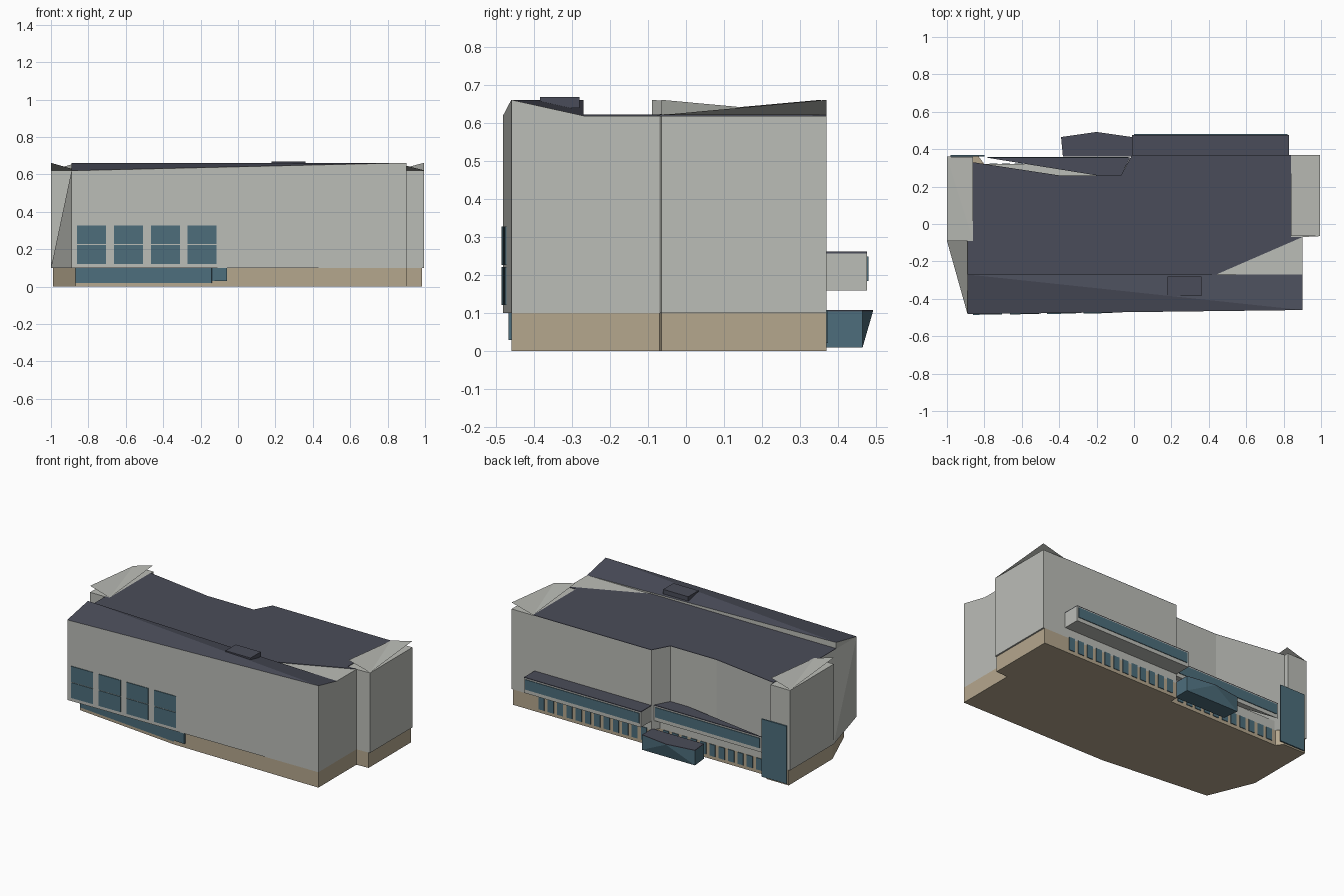
import bpy, bmesh
from mathutils import Vector

if "Cube" in bpy.data.objects:
    bpy.data.objects.remove(bpy.data.objects["Cube"])


def material(name, rgb):
    m = bpy.data.materials.new(name)
    m.diffuse_color = (*rgb, 1)
    m.use_nodes = True
    m.node_tree.nodes["Principled BSDF"].inputs["Base Color"].default_value = m.diffuse_color
    return m


WALL = material("pale_grey_wall", (0.50, 0.51, 0.475))
ROOF = material("slate_roof", (0.068, 0.073, 0.10))
GLASS = material("blue_glass", (0.074, 0.155, 0.20))
STONE = material("tan_stone", (0.46, 0.385, 0.27))


def mesh(name, verts, faces, mat, closed=True):
    bm = bmesh.new()
    vs = [bm.verts.new(v) for v in verts]
    for f in faces:
        bm.faces.new([vs[i] for i in f])
    if closed:
        bmesh.ops.recalc_face_normals(bm, faces=bm.faces)
    me = bpy.data.meshes.new(name)
    bm.to_mesh(me)
    bm.free()
    me.materials.append(mat)
    ob = bpy.data.objects.new(name, me)
    bpy.context.collection.objects.link(ob)
    return ob


def prism(name, outline, z0, z1, mat):
    """Extrude a plan outline from z0 to z1."""
    n = len(outline)
    verts = [(x, y, z) for z in (z0, z1) for x, y in outline]
    faces = [list(range(n))[::-1], list(range(n, 2 * n))]
    faces += [(i, (i + 1) % n, n + (i + 1) % n, n + i) for i in range(n)]
    return mesh(name, verts, faces, mat)


def plate(name, a, b, z0, z1, mat, t=0.004):
    """Thin upright panel along a-b, standing proud on the right of a->b."""
    a, b = Vector(a), Vector(b)
    d = (b - a).normalized()
    n = Vector((d.y, -d.x)) * t
    return prism(name, [a, b, b + n, a + n], z0, z1, mat)


# Stone ground floor
prism("ground_floor", [(-.99, .36), (-.99, -.09), (-.87, -.38), (-.14, -.455), (.9, -.46),
                       (.9, -.07), (.985, -.065), (.985, .37), (-.01, .37), (-.01, .32),
                       (-.8, .32), (-.83, .36)], 0, .1, STONE)

# Upper storeys with the bent rear wall
prism("upper_walls", [(-1, .36), (-1, -.09), (-.89, -.09), (-.89, -.482), (.9, -.46),
                      (.9, -.07), (.995, -.065), (.995, .37), (-.01, .37), (-.07, .26),
                      (-.4, .26), (-.86, .33), (-.86, .36)], .1, .62, WALL)

# Folded wall at the front left corner
mesh("folded_corner", [(-1, -.09, .1), (-.89, -.482, .1), (-.89, -.09, .1),
                       (-.89, -.482, .62), (-.89, -.09, .62)],
     [(0, 2, 1), (0, 1, 3), (0, 3, 4), (0, 4, 2), (1, 2, 4, 3)], WALL)

# Main roof covering
prism("main_roof", [(-.89, -.27), (.44, -.27), (.9, -.07), (.84, -.07), (.84, .37),
                    (-.01, .37), (-.07, .26), (-.4, .26), (-.86, .33), (-.86, -.09),
                    (-.89, -.09)], .62, .623, ROOF)

# Twisted front roof: walls below a ridge running corner to corner
strip = [(-.89, -.482, .62), (.9, -.46, .62), (.9, -.27, .62), (-.89, -.27, .62),
         (.9, -.46, .662), (-.89, -.27, .662)]
mesh("front_parapet", strip, [(0, 1, 4), (1, 2, 4), (2, 3, 5), (3, 0, 5)], WALL, False)
mesh("front_roof", strip, [(0, 4, 5), (4, 2, 5)], ROOF, False)
mesh("roof_hatch", [(x, y, z) for z in (.64, .669) for x, y in
                    ((.18, -.385), (.36, -.385), (.36, -.28), (.18, -.28))],
     [(0, 1, 5, 4), (1, 2, 6, 5), (2, 3, 7, 6), (3, 0, 4, 7), (4, 5, 6, 7)], ROOF)

# Twisted end roof sheets
mesh("left_roof_sheet", [(-1, -.09, .662), (-.86, -.09, .622), (-.86, .355, .662), (-1, .355, .622)],
     [(0, 1, 3), (1, 2, 3)], WALL, False)
mesh("right_roof_sheet", [(.84, -.065, .662), (.995, -.065, .622), (.995, .37, .662), (.84, .37, .622)],
     [(0, 1, 3), (1, 2, 3)], WALL, False)

# Front windows, each in two panes
for i in range(4):
    x0 = -.86 + i * .197
    x1 = x0 + .155
    ya, yb = (-.482 + (x + .89) * .0123 for x in (x0, x1))
    for z0, z1 in ((.122, .222), (.227, .328)):
        plate("front_window", (x0, ya), (x1, yb), z0, z1, GLASS)

# Ground floor glazing under the front overhang
plate("front_low_glazing", (-.868, -.38), (-.14, -.455), .02, .1, GLASS)
prism("front_glazing_end", [(-.14, -.45), (-.14, -.462), (-.06, -.468), (-.06, -.45)], .03, .1, GLASS)

# Rear bays: projecting boxes with a glass band and slate top
def bay(name, outline, a, b):
    prism(name, outline, .16, .257, WALL)
    prism(name + "_roof", outline, .257, .262, ROOF)
    plate(name + "_glass", a, b, .185, .25, GLASS)


bay("rear_right_bay", [(-.01, .37), (.83, .37), (.83, .477), (-.01, .477)], (.82, .477), (0, .477))
bay("rear_left_bay", [(-.79, .355), (-.2, .26), (-.07, .26), (-.02, .355)], (-.03, .355), (-.78, .355))
prism("rear_ledge", [(-.8, .32), (-.4, .25), (-.05, .25), (-.02, .32)], .1, .16, WALL)

# Rows of small rear windows
for i in range(12):
    x = .80 - i * .067
    plate("rear_right_window", (x, .37), (x - .042, .37), .022, .108, GLASS)
for i in range(11):
    x = -.06 - i * .067
    plate("rear_left_window", (x, .32), (x - .042, .32), .022, .098, GLASS)

# Tall glazing at the rear left corner
plate("corner_glazing", (-.80, .36), (-.98, .36), .01, .385, GLASS, .008)

# Entrance canopy with a prow front
p = [(-.38, .36), (-.39, .465), (-.01, .465), (-.01, .36)]
verts = [(x, y, .01) for x, y in p] + [(x, y, .104) for x, y in p] + [(-.2, .492, .104)]
mesh("entrance_lobby", verts, [(0, 1, 2, 3), (0, 4, 5, 1), (2, 6, 7, 3), (3, 7, 4, 0),
                               (1, 5, 8), (1, 8, 2), (2, 8, 6), (4, 7, 6, 8, 5)], GLASS)
prism("entrance_roof", [p[0], p[1], (-.2, .492), p[2], p[3]], .104, .108, ROOF)
